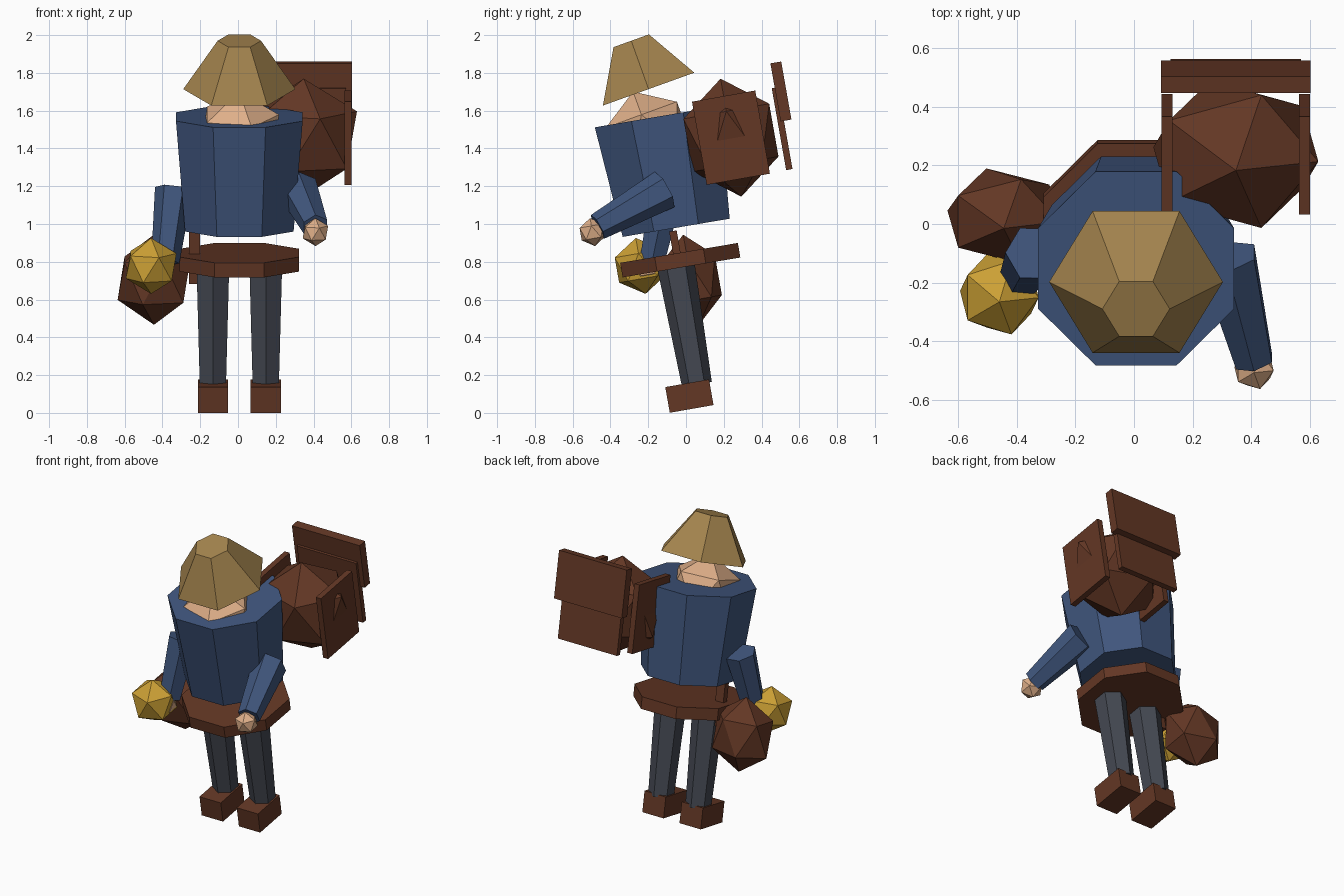
import bpy
import bmesh
from math import radians, sin, cos, tau
from mathutils import Matrix, Vector

if "Cube" in bpy.data.objects:
    bpy.data.objects.remove(bpy.data.objects["Cube"], do_unlink=True)

CX = 0.007                  # body centre line
LEAN = radians(10)          # whole figure leans forward
TILT = Matrix.Rotation(LEAN, 4, 'X')


def material(name, r, g, b):
    m = bpy.data.materials.new(name)
    m.use_nodes = True
    m.diffuse_color = (r, g, b, 1)
    shader = next(n for n in m.node_tree.nodes if n.type == 'BSDF_PRINCIPLED')
    shader.inputs["Base Color"].default_value = (r, g, b, 1)
    return m


blue = material("blue cloth", 0.051, 0.093, 0.205)
brown = material("brown leather", 0.125, 0.038, 0.018)
grey = material("grey trousers", 0.058, 0.065, 0.084)
skin = material("skin", 0.74, 0.43, 0.25)
straw = material("straw", 0.37, 0.23, 0.076)
gold = material("gold", 0.6, 0.35, 0.035)


def finish(name, bm, mat):
    bmesh.ops.recalc_face_normals(bm, faces=bm.faces)
    mesh = bpy.data.meshes.new(name)
    bm.to_mesh(mesh)
    bm.free()
    mesh.materials.append(mat)
    ob = bpy.data.objects.new(name, mesh)
    bpy.context.collection.objects.link(ob)
    return ob


def prism(name, mat, start, end, r0, r1, sides, turn=0):
    """Tapered prism between two points; turn is the angle of its first corner."""
    start, end = Vector(start), Vector(end)
    axis = (end - start).normalized()
    u = (Vector((1, 0, 0)) - axis * axis.x).normalized()
    v = axis.cross(u)
    bm = bmesh.new()
    rings = []
    for centre, r in ((start, r0), (end, r1)):
        angles = [radians(turn) + tau * i / sides for i in range(sides)]
        rings.append([bm.verts.new(centre + (u * cos(a) + v * sin(a)) * r) for a in angles])
        bm.faces.new(rings[-1])
    for i in range(sides):
        j = (i + 1) % sides
        bm.faces.new((rings[0][i], rings[0][j], rings[1][j], rings[1][i]))
    return finish(name, bm, mat)


def box(name, mat, centre, size):
    bm = bmesh.new()
    m = Matrix.Translation(centre) @ TILT @ Matrix.Diagonal((*size, 1))
    bmesh.ops.create_cube(bm, size=1, matrix=m)
    return finish(name, bm, mat)


def ball(name, mat, centre, size, tilt=TILT):
    bm = bmesh.new()
    m = Matrix.Translation(centre) @ tilt @ Matrix.Diagonal((*size, 1))
    bmesh.ops.create_icosphere(bm, subdivisions=1, radius=1, matrix=m)
    return finish(name, bm, mat)


# Body and belt
prism("torso", blue, (CX, -0.052, 0.98), (CX, -0.152, 1.568), 0.311, 0.363, 8, 22.5)
prism("belt", brown, (CX, -0.024, 0.77), (CX, -0.037, 0.847), 0.342, 0.342, 8, 22.5)

# Legs and boots
for side, s in (("left", 1), ("right", -1)):
    x = CX + s * 0.14
    prism(side + "_leg", grey, (x, 0.058, 0.15), (x, -0.055, 0.79), 0.08, 0.1, 6, 30)
    box(side + "_boot", brown, (x, 0.018, 0.089), (0.16, 0.235, 0.138))

# Arms and hands
prism("left_arm", blue, (0.41, -0.468, 0.985), (0.32, -0.113, 1.183), 0.072, 0.107, 6, 30)
ball("left_hand", skin, (0.41, -0.495, 0.957), (0.075,) * 3)
prism("right_arm", blue, (-0.385, -0.18, 0.80), (-0.34, -0.1, 1.185), 0.075, 0.1, 6, 0)
ball("right_hand", skin, (-0.4, -0.21, 0.765), (0.075,) * 3)
ball("held_gold_lump", gold, (-0.46, -0.24, 0.778), (0.15,) * 3)

# Head and straw hat, bowed further than the body
ball("head", skin, (CX, -0.2, 1.48), (0.235,) * 3, Matrix.Rotation(2 * LEAN, 4, 'X'))
prism("hat", straw, (CX, -0.198, 1.714), (CX, -0.29, 1.97), 0.297, 0.115, 6, 0)

# Hip pouch and its strap
ball("hip_pouch", brown, (-0.445, 0.027, 0.705), (0.215, 0.172, 0.242))
box("pouch_strap", brown, (-0.23, -0.045, 0.825), (0.06, 0.04, 0.28))

# Backpack: bulging sack between side boards, with a back board and lid
PACK = Vector((0.348, 0.238, 1.457))


def pack_box(name, offset, size):
    box(name, brown, PACK + TILT @ Vector(offset), size)


ball("pack_sack", brown, PACK, (0.315, 0.271, 0.317))
for side, s in (("left", 1), ("right", -1)):
    pack_box(side + "_pack_board", (s * 0.235, 0, 0), (0.038, 0.34, 0.447))
pack_box("pack_back_board", (0, 0.275, 0), (0.445, 0.034, 0.44))
pack_box("pack_lid", (0, 0.303, 0.195), (0.51, 0.058, 0.312))
